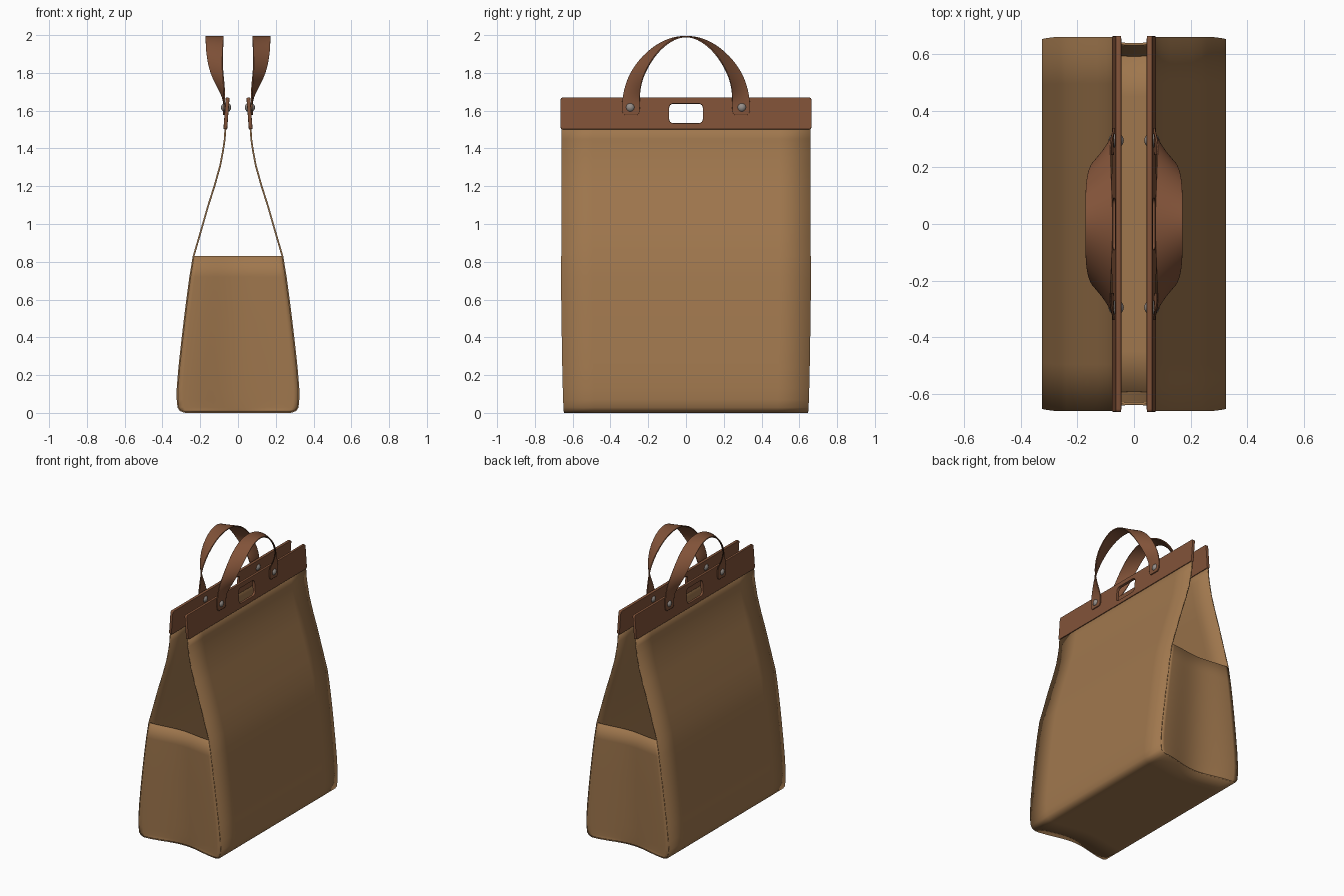
import bpy, math
from mathutils import Matrix, Vector

if "Cube" in bpy.data.objects:
    bpy.data.objects.remove(bpy.data.objects["Cube"])


def material(name, rgb):
    m = bpy.data.materials.new(name)
    m.diffuse_color = (*rgb, 1)
    m.use_nodes = True
    m.node_tree.nodes["Principled BSDF"].inputs["Base Color"].default_value = m.diffuse_color
    return m


CANVAS = material("canvas", (0.35, 0.185, 0.075))
LEATHER = material("leather", (0.22, 0.085, 0.04))
METAL = material("metal", (0.3, 0.27, 0.25))


def finish(ob, mat, angle=40):
    ob.data.materials.clear()
    ob.data.materials.append(mat)
    bpy.ops.object.select_all(action='DESELECT')
    ob.select_set(True)
    bpy.context.view_layer.objects.active = ob
    bpy.ops.object.shade_smooth_by_angle(angle=math.radians(angle))
    return ob


def sheet(name, rows, mat):
    """Grid surface from equally long rows of points."""
    n = len(rows[0])
    verts = [p for r in rows for p in r]
    faces = [(i * n + j, i * n + j + 1, (i + 1) * n + j + 1, (i + 1) * n + j)
             for i in range(len(rows) - 1) for j in range(n - 1)]
    me = bpy.data.meshes.new(name)
    me.from_pydata(verts, [], faces)
    ob = bpy.data.objects.new(name, me)
    bpy.context.collection.objects.link(ob)
    return finish(ob, mat)


def mirror(ob, x, y):
    m = ob.modifiers.new("mirror", 'MIRROR')
    m.use_axis = (x, y, False)
    m.merge_threshold = 0.0005


def thicken(ob, t, offset=0):
    m = ob.modifiers.new("thickness", 'SOLIDIFY')
    m.thickness, m.offset = t, offset


# Side profile of one panel, floor corner to top (x, z)
side = [(.29, .008), (.305, .014), (.316, .03), (.32, .07), (.32, .13), (.311, .24), (.298, .36),
        (.284, .48), (.269, .60), (.253, .72), (.235, .83), (.20, .95), (.16, 1.09),
        (.125, 1.20), (.094, 1.31), (.079, 1.39), (.070, 1.45), (.066, 1.53)]


def half_len(z):
    return 0.645 + 0.015 * min(1, z / 0.6) ** 0.5


def dent(u, z):
    return (0.048 - 0.026 * z / 0.83) * math.cos(math.pi * u / 2) ** 2


# Body: panel, floor, panel as one folded sheet
floor = [(-.28 + .56 * k / 20, .005) for k in range(21)]
profile = [(-x, z) for x, z in reversed(side)] + floor + side
rows = []
for x, z in profile:
    h = half_len(z)
    if z < .007:
        h -= dent(x / .3, 0)
    rows.append([(x, h * (-1 + k / 4), z) for k in range(9)])
body = sheet("bag_body", rows, CANVAS)
thicken(body, .009)

# Softly dented end panels, only up to the lower part of the open sides
rows = []
for x, z in side[:11]:
    w = x - .002
    rows.append([(w * u, -(half_len(z) - .004 - dent(u, z)), z)
                 for u in [-1 + k / 12 for k in range(25)]])
gusset = sheet("end_panel", rows, CANVAS)
mirror(gusset, False, True)
thicken(gusset, .009)


# Leather top band with a rounded grip slot
def add_spline(cu, pts):
    s = cu.splines.new('POLY')
    s.points.add(len(pts) - 1)
    for p, (a, b) in zip(s.points, pts):
        p.co = (a, b, 0, 1)
    s.use_cyclic_u = True


def round_rect(w, h, r, n):
    pts = []
    for q, (sx, sy) in enumerate([(1, 1), (-1, 1), (-1, -1), (1, -1)]):
        for k in range(n + 1):
            a = math.pi / 2 * (q + k / n)
            pts.append((sx * (w - r) + r * math.cos(a), sy * (h - r) + r * math.sin(a)))
    return pts


cu = bpy.data.curves.new("top_band", 'CURVE')
cu.dimensions, cu.fill_mode = '2D', 'BOTH'
cu.extrude, cu.bevel_depth, cu.bevel_resolution = .007, .003, 1
add_spline(cu, round_rect(.661, .081, .008, 3))
add_spline(cu, round_rect(.092, .055, .025, 6))
tmp = bpy.data.objects.new("band_curve", cu)
bpy.context.collection.objects.link(tmp)
bpy.context.view_layer.update()
me = bpy.data.meshes.new_from_object(tmp.evaluated_get(bpy.context.evaluated_depsgraph_get()))
bpy.data.objects.remove(tmp)
up = Vector((-.075, 0, 1)).normalized()
across = Vector((0, 1, 0))
out = across.cross(up)
rot = Matrix((across, up, out)).transposed().to_4x4()
me.transform(Matrix.Translation((.061, 0, 1.585)) @ rot)
band = bpy.data.objects.new("top_band", me)
bpy.context.collection.objects.link(band)
finish(band, LEATHER)
mirror(band, True, False)

# Strap handles: flat on the band at the feet, twisting to lie flat at the crown
inner = [(.075, .325, 1.577), (.075, .342, 1.592), (.071, .338, 1.66), (.073, .322, 1.735),
         (.083, .285, 1.82), (.081, .21, 1.91), (.077, .11, 1.978), (.075, 0, 2.0)]
outer = [(.075, .257, 1.577), (.075, .243, 1.592), (.073, .245, 1.66), (.105, .243, 1.72),
         (.148, .222, 1.80), (.168, .16, 1.905), (.171, .08, 1.975), (.171, 0, 2.0)]
rows = []
for a, b in zip(inner, outer):
    a, b = Vector(a), Vector(b)
    rows.append([tuple(a.lerp(b, t)) for t in (0, .06, .5, .94, 1)])
handle = sheet("strap_handle", rows, LEATHER)
mirror(handle, True, True)
m = handle.modifiers.new("smooth", 'SUBSURF')
m.levels = m.render_levels = 2
thicken(handle, .007)

# Rivets: domed studs on both faces of the band
bpy.ops.mesh.primitive_uv_sphere_add(segments=20, ring_count=12, radius=1)
rivet = bpy.context.object
rivet.name = "rivet"
rivet.data.transform(Matrix.Translation((.063, .295, 1.617)) @ Matrix.Diagonal((.027, .026, .026, 1)))
finish(rivet, METAL)
mirror(rivet, True, True)
